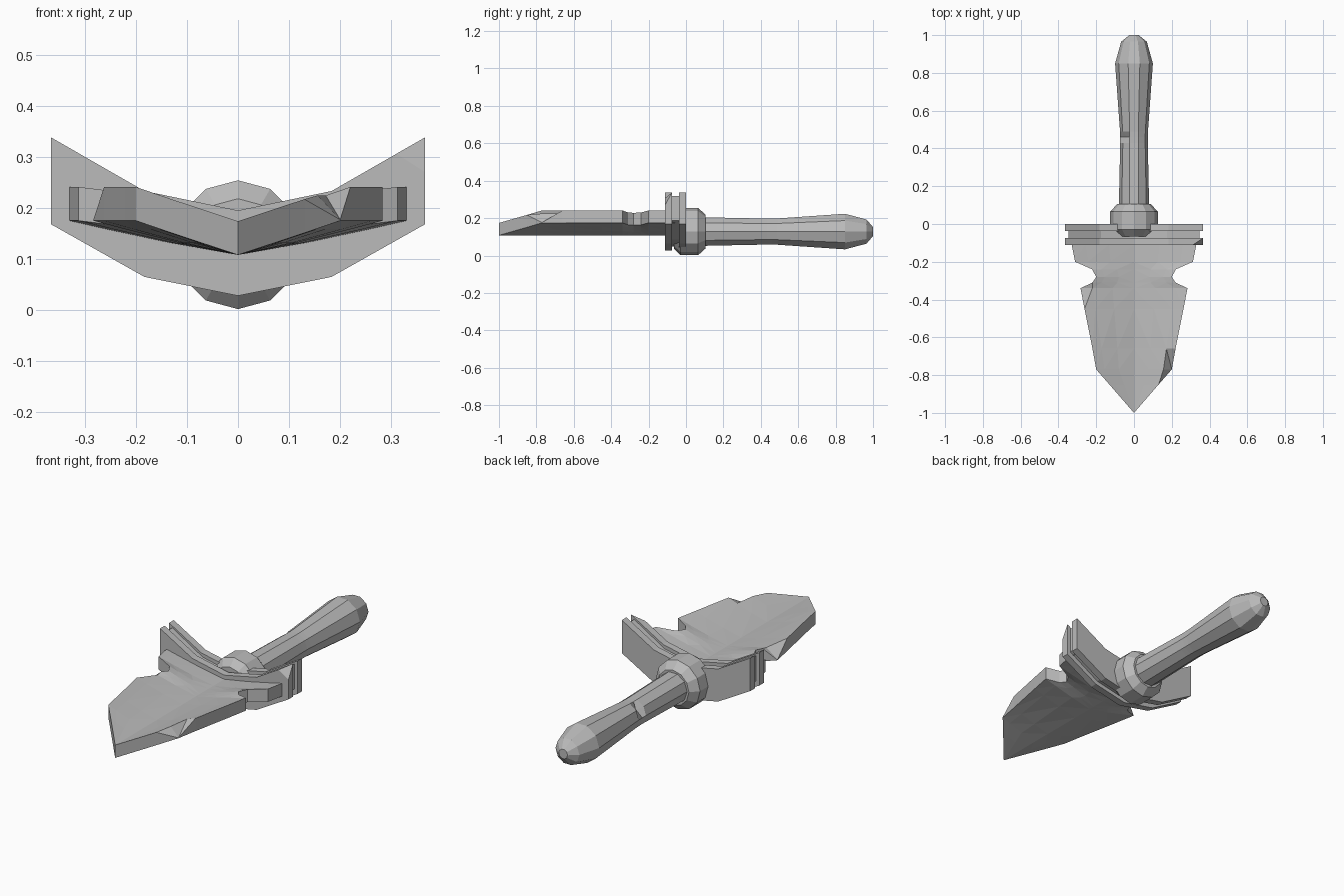
import bpy, bmesh, math
from mathutils import Vector

cube = bpy.data.objects.get("Cube")
if cube:
    bpy.data.objects.remove(cube, do_unlink=True)

grey = bpy.data.materials.new("plain grey")
grey.use_nodes = True
grey.diffuse_color = (0.5, 0.5, 0.5, 1)
grey.node_tree.nodes["Principled BSDF"].inputs["Base Color"].default_value = (0.5, 0.5, 0.5, 1)


def finish(name, bm):
    bmesh.ops.remove_doubles(bm, verts=bm.verts, dist=0.0005)
    bmesh.ops.recalc_face_normals(bm, faces=bm.faces)
    mesh = bpy.data.meshes.new(name)
    bm.to_mesh(mesh)
    bm.free()
    mesh.materials.append(grey)
    obj = bpy.data.objects.new(name, mesh)
    bpy.context.collection.objects.link(obj)
    return obj


def skin(bm, loops):
    """Join closed loops of points in order and cap both ends."""
    rings = [[bm.verts.new(p) for p in loop] for loop in loops]
    n = len(rings[0])
    for a, b in zip(rings, rings[1:]):
        for i in range(n):
            j = (i + 1) % n
            bm.faces.new((a[i], a[j], b[j], b[i]))
    bm.faces.new(rings[0])
    bm.faces.new(rings[-1])
    return rings


def lathe(bm, profile, sides, start):
    """Turn (y, radius) pairs about the grip axis."""
    return skin(bm, [[(r * math.cos(start + math.tau * i / sides), y,
                       AXIS_Z + r * math.sin(start + math.tau * i / sides))
                      for i in range(sides)] for y, r in profile])


AXIS_Z = 0.128

# Grip: ten-sided, with one small nick on the upper right
bm = bmesh.new()
rings = lathe(bm, [(0.0, 0.08), (0.1, 0.08), (0.43, 0.073), (0.46, 0.073), (0.49, 0.074),
                   (0.85, 0.1), (0.965, 0.068), (1.0, 0.025)], 10, 0)
nick = rings[3][4].co
nick.x *= 0.6
nick.z = AXIS_Z + (nick.z - AXIS_Z) * 0.75
finish("grip", bm)

# Collar: twelve-sided ring where the grip meets the guard
bm = bmesh.new()
lathe(bm, [(-0.065, 0.09), (-0.03, 0.126), (0.065, 0.126), (0.105, 0.09), (0.105, 0.06)], 12, 0)
finish("collar", bm)

# Guard: two winged plates with a smaller one between them
HALF_GUARD = [(0, 0.028, 0.195), (0.183, 0.065, 0.233), (0.366, 0.168, 0.338)]


def guard_plate(name, y0, y1, scale_x=1.0, inset=0.0, chipped=False):
    section = [(-x, lo, hi) for x, lo, hi in HALF_GUARD[:0:-1]] + HALF_GUARD
    outline = [(x * scale_x, lo + inset) for x, lo, hi in section]
    outline += [(x * scale_x, hi - inset) for x, lo, hi in reversed(section)]
    bm = bmesh.new()
    skin(bm, [[(x, y, z) for x, z in outline] for y in (y0, y1)])
    if chipped:
        a, b, c = Vector((0.31, y0, 0.306)), Vector((0.366, y0, 0.27)), Vector((0.366, y1, 0.337))
        normal = (b - a).cross(c - a)
        if normal.z < 0:
            normal.negate()
        cut = bmesh.ops.bisect_plane(bm, geom=bm.verts[:] + bm.edges[:] + bm.faces[:],
                                     plane_co=a, plane_no=normal, clear_outer=True)
        edges = [e for e in cut["geom_cut"] if isinstance(e, bmesh.types.BMEdge)]
        bmesh.ops.holes_fill(bm, edges=edges, sides=0)
    finish(name, bm)


guard_plate("guard_front", -0.112, -0.075, chipped=True)
guard_plate("guard_middle", -0.075, -0.038, 0.95, 0.02)
guard_plate("guard_back", -0.038, 0.0)

# Blade: shallow V section, notched near the guard; rows are (y, half width, edge rise)
ROWS = [(-1.0, 0.0, 0.0), (-0.85, 0.13, 0.043), (-0.77, 0.2, 0.067), (-0.66, 0.22, 0.067),
        (-0.45, 0.262, 0.067), (-0.34, 0.283, 0.067), (-0.31, 0.22, 0.056),
        (-0.28, 0.2, 0.054), (-0.24, 0.222, 0.056), (-0.2, 0.312, 0.067),
        (-0.11, 0.33, 0.067), (-0.06, 0.33, 0.067)]
ACROSS = [-1, -0.78, -0.4, 0, 0.4, 0.78, 1]
KEEL, THICK = 0.108, 0.066
bm = bmesh.new()
loops = []
for y, half, rise in ROWS:
    low = [(f * half, y, KEEL + rise * abs(f) ** 1.15) for f in ACROSS]
    loops.append(low + [(x, y, z + THICK) for x, y, z in reversed(low)])
rings = skin(bm, loops)
# broken upper corners, one on each side
first_top = len(ACROSS)
rings[2][first_top].co.z -= THICK - 0.002
rings[5][-1].co.z -= THICK - 0.002
bmesh.ops.triangulate(bm, faces=bm.faces[:], quad_method='SHORT_EDGE')
finish("blade", bm)
